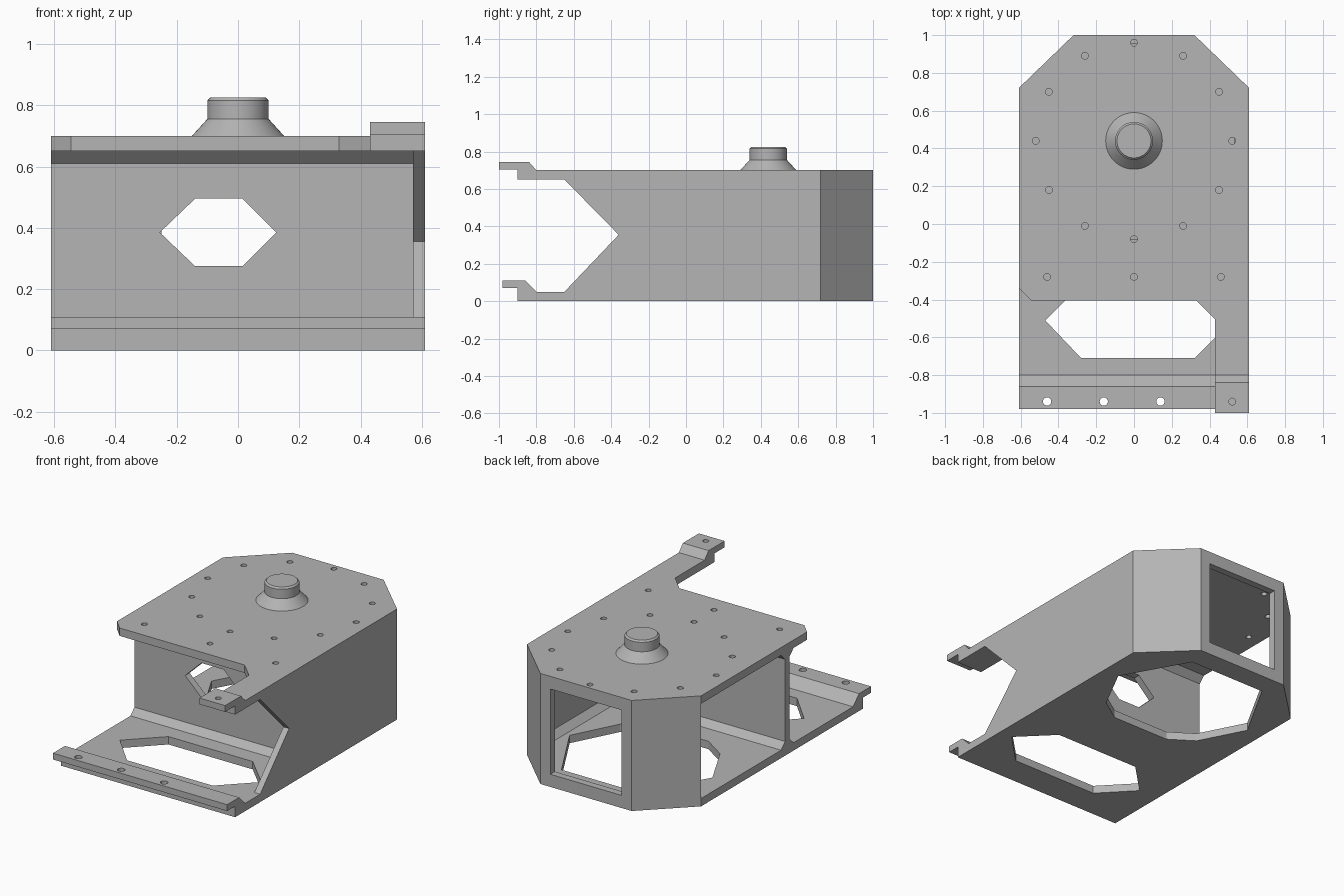
import bpy, bmesh, math
from mathutils import Vector

cube = bpy.data.objects.get("Cube")
if cube:
    bpy.data.objects.remove(cube, do_unlink=True)

grey = bpy.data.materials.new("matte_grey")
grey.use_nodes = True
COLOUR = (0.46, 0.46, 0.46, 1)
grey.diffuse_color = COLOUR
grey.node_tree.nodes["Principled BSDF"].inputs["Base Color"].default_value = COLOUR

W = 0.61       # half width
T = 0.05       # plate thickness
ROOF = 0.65    # underside of the top plate
TOP = 0.70
BOSS_Y = 0.44


def add_prism(bm, points, axis, lo, hi):
    """Extrude a 2D outline along x (points are y,z), y (x,z) or z (x,y)."""
    place = {"x": lambda a, b: (lo, a, b),
             "y": lambda a, b: (a, lo, b),
             "z": lambda a, b: (a, b, lo)}[axis]
    face = bm.faces.new([bm.verts.new(place(a, b)) for a, b in points])
    out = bmesh.ops.extrude_face_region(bm, geom=[face])
    step = Vector([(hi - lo) * (axis == k) for k in "xyz"])
    bmesh.ops.translate(bm, vec=step, verts=[v for v in out["geom"] if isinstance(v, bmesh.types.BMVert)])


def make(name, *prisms):
    bm = bmesh.new()
    for p in prisms:
        add_prism(bm, *p)
    bmesh.ops.recalc_face_normals(bm, faces=bm.faces)
    mesh = bpy.data.meshes.new(name)
    bm.to_mesh(mesh)
    bm.free()
    mesh.materials.append(grey)
    obj = bpy.data.objects.new(name, mesh)
    bpy.context.collection.objects.link(obj)
    return obj


def cut(obj, *prisms):
    """Subtract prisms from an object and keep the finished mesh."""
    cutter = make("cutter", *prisms)
    cutter.hide_render = True
    mod = obj.modifiers.new("openings", "BOOLEAN")
    mod.operation, mod.solver, mod.object = "DIFFERENCE", "EXACT", cutter
    graph = bpy.context.evaluated_depsgraph_get()
    mesh = bpy.data.meshes.new_from_object(obj.evaluated_get(graph))
    obj.modifiers.clear()
    obj.data = mesh
    bpy.data.objects.remove(cutter, do_unlink=True)


def circle(x, y, r, n=16):
    return [(x + r * math.cos(2 * math.pi * i / n), y + r * math.sin(2 * math.pi * i / n)) for i in range(n)]


def rect(a0, a1, b0, b1):
    return [(a0, b0), (a1, b0), (a1, b1), (a0, b1)]


# Bottom plate with raised front lip
bottom = make("bottom_plate",
              ([(W, -0.8), (W, 0.72), (0.32, 1), (-0.32, 1), (-W, 0.72), (-W, -0.8)], "z", 0, T))
lip = make("front_lip",
           ([(-0.8, 0), (-0.8, T), (-0.86, 0.11), (-0.98, 0.11), (-0.98, 0.07), (-0.9, 0.07), (-0.9, 0)], "x", -W, W))

# Lightening openings in the bottom plate
half = [(0.2, 0.06), (0.35, 0.16), (0.5, 0.45), (0.27, 0.86)]
rear_hole = half + [(-x, y) for x, y in reversed(half)]
front_hole = [(-0.47, -0.51), (-0.28, -0.71), (0.32, -0.71), (0.52, -0.51), (0.32, -0.31), (-0.27, -0.31)]
cut(bottom, (rear_hole, "z", -0.1, 0.2), (front_hole, "z", -0.1, 0.2))
cut(lip, *[(circle(x, -0.94, 0.022), "z", 0, 0.2) for x in (-0.46, -0.16, 0.14)])

# Top plate with a gusset running into the arm
top = make("top_plate",
           ([(W, -0.8), (W, 0.72), (0.32, 1), (-0.32, 1), (-W, 0.72), (-W, -0.34), (-0.545, -0.405),
             (0.33, -0.405), (0.43, -0.505), (0.43, -0.8)], "z", ROOF, TOP))
ring = [(0.52 * math.sin(math.pi * i / 6), BOSS_Y + 0.52 * math.cos(math.pi * i / 6)) for i in range(12)]
ring += [(x, -0.28) for x in (-0.46, 0, 0.46)]
cut(top, *[(circle(x, y, 0.018), "z", 0.6, 0.8) for x, y in ring])

# Stepped tab at the end of the arm
tab = make("arm_tab",
           ([(-0.8, ROOF), (-0.8, TOP), (-0.84, 0.745), (-1, 0.745), (-1, 0.705), (-0.9, 0.705), (-0.9, ROOF)],
            "x", 0.43, W))
cut(tab, (circle(0.52, -0.94, 0.018), "z", 0.6, 0.8))

# Cross wall with flared top and bottom
F, B, C = -0.165, -0.12, 0.04
wall = make("cross_wall",
            ([(F - C, T), (F, T + C), (F, ROOF - C), (F - C, ROOF),
              (B + C, ROOF), (B, ROOF - C), (B, T + C), (B + C, T)], "x", -W, 0.57))
cut(wall, ([(-0.255, 0.385), (-0.14, 0.495), (0.015, 0.495), (0.125, 0.385), (0.015, 0.275), (-0.14, 0.275)],
           "y", -0.5, 0.2))

# Side wall with pointed front notch
make("side_wall",
     ([(-0.65, T), (-0.36, 0.355), (-0.65, ROOF), (0.72, ROOF), (0.72, T)], "x", 0.57, W))
make("side_wall_fillets",
     ([(0.57, T), (0.57 - C, T), (0.57, T + C)], "y", B, 0.72),
     ([(0.57, ROOF), (0.57 - C, ROOF), (0.57, ROOF - C)], "y", B, 0.72))

# Angled rear corners and the rear window frame
corner = [(W, 0.72), (0.32, 1), (0.25, 1), (0.25, 0.955), (0.3, 0.955), (0.57, 0.7)]
make("rear_corners", (corner, "z", T, ROOF), ([(-x, y) for x, y in corner], "z", T, ROOF))
make("rear_window_rails",
     (rect(-0.25, 0.25, 0.955, 1), "z", T, 0.08),
     (rect(-0.25, 0.25, 0.955, 1), "z", 0.62, ROOF))

# Round boss turned from a profile
bm = bmesh.new()
profile = [(0, TOP), (0.15, TOP), (0.1, 0.755), (0.1, 0.815), (0.09, 0.825), (0, 0.825)]
verts = [bm.verts.new((r, 0, z)) for r, z in profile]
edges = [bm.edges.new(pair) for pair in zip(verts, verts[1:])]
bmesh.ops.spin(bm, geom=verts + edges, cent=(0, 0, 0), axis=(0, 0, 1), angle=2 * math.pi, steps=48)
bmesh.ops.remove_doubles(bm, verts=bm.verts, dist=0.0005)
bmesh.ops.recalc_face_normals(bm, faces=bm.faces)
boss = make("top_boss")
bm.to_mesh(boss.data)
bm.free()
boss.location.y = BOSS_Y
bpy.ops.object.select_all(action="DESELECT")
boss.select_set(True)
bpy.context.view_layer.objects.active = boss
bpy.ops.object.shade_smooth_by_angle(angle=math.radians(25))
